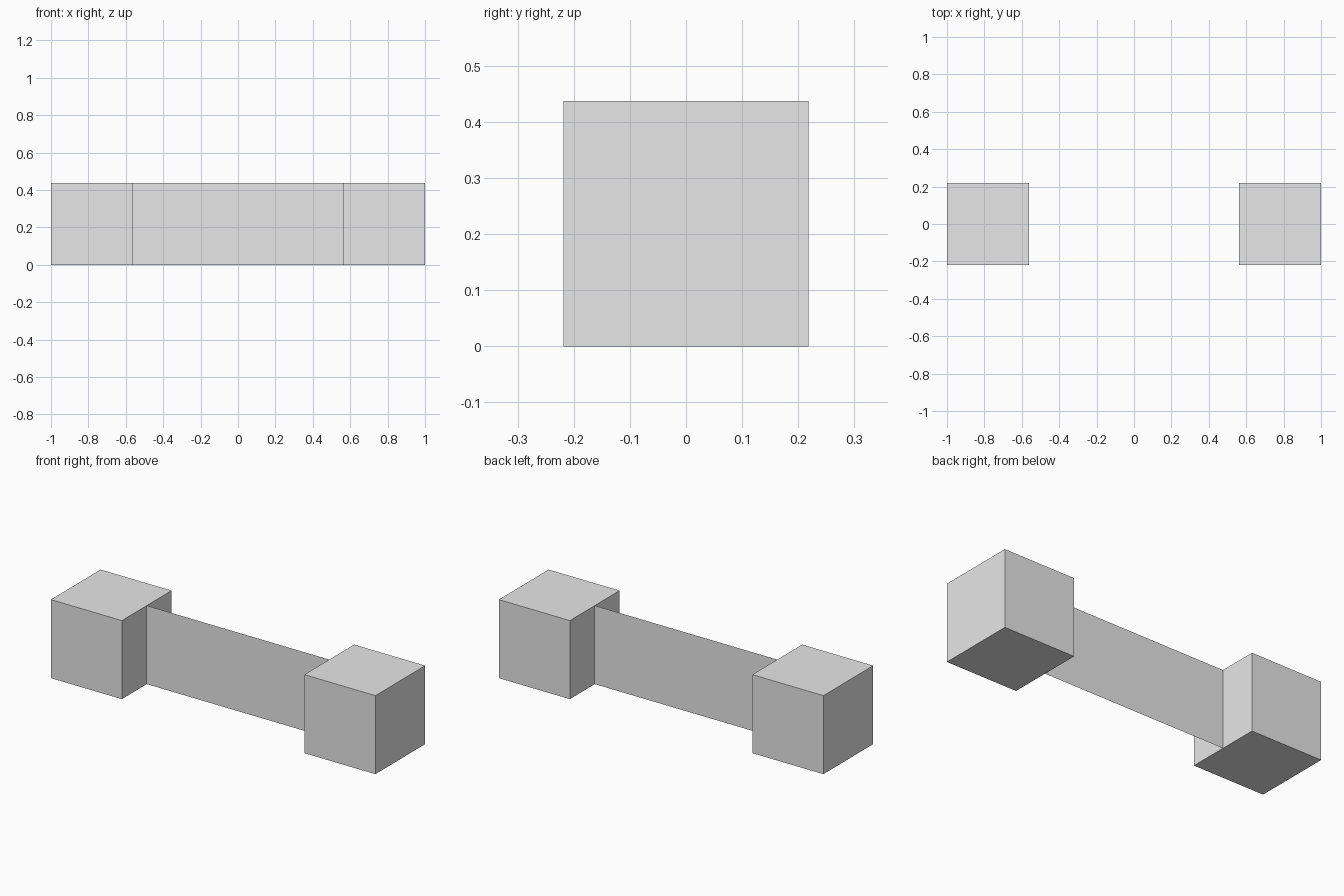
import bpy
import math

cube = bpy.data.objects.get("Cube")
if cube:
    bpy.data.objects.remove(cube, do_unlink=True)

SIZE = 0.4375          # edge of each end block
HALF = 1.0             # half of the total length

# Single light grey finish
grey = bpy.data.materials.new("light_grey")
grey.use_nodes = True
grey.diffuse_color = (0.8, 0.8, 0.8, 1)
grey.node_tree.nodes["Principled BSDF"].inputs["Base Color"].default_value = (0.8, 0.8, 0.8, 1)


def finish(name, scale):
    obj = bpy.context.object
    obj.name = name
    obj.scale = scale
    bpy.ops.object.transform_apply(location=False, rotation=True, scale=True)
    obj.data.materials.append(grey)


# End blocks
for name, side in (("left_block", 1), ("right_block", -1)):
    bpy.ops.mesh.primitive_cube_add(size=1, location=(side * (HALF - SIZE / 2), 0, SIZE / 2))
    finish(name, (SIZE, SIZE, SIZE))

# Thin upright panel joining the blocks along their centre line
bpy.ops.mesh.primitive_plane_add(size=1, location=(0, 0, SIZE / 2),
                                 rotation=(math.pi / 2, 0, 0))
finish("connecting_panel", (2 * (HALF - SIZE), SIZE, 1))
